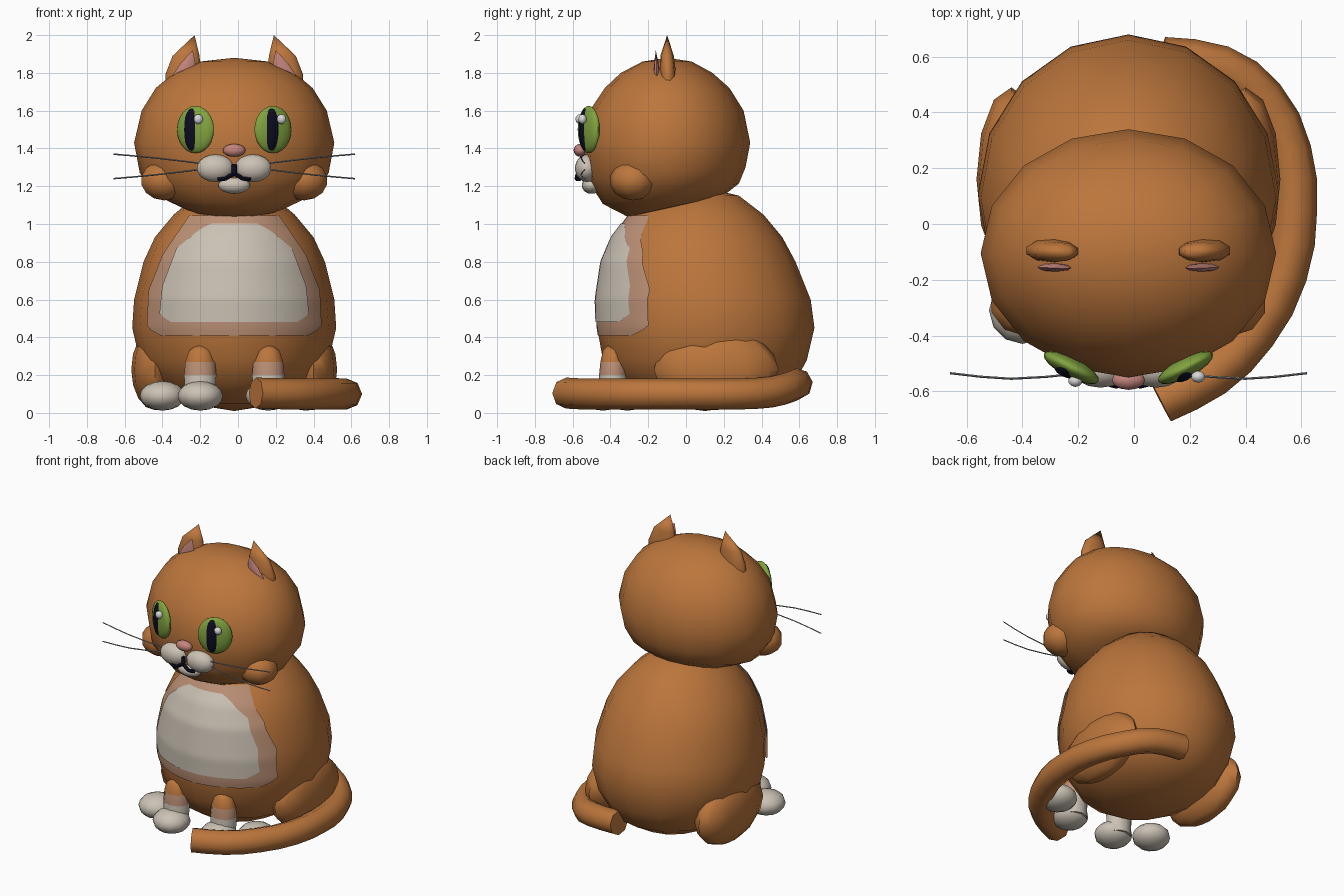
import bpy, bmesh
from math import sin, cos, pi, radians, sqrt
from mathutils import Matrix, Vector

if "Cube" in bpy.data.objects:
    bpy.data.objects.remove(bpy.data.objects["Cube"])

MID = -0.02  # the animal's own centre line


def material(name, rgb):
    m = bpy.data.materials.new(name)
    m.use_nodes = True
    m.diffuse_color = (*rgb, 1)
    m.node_tree.nodes["Principled BSDF"].inputs["Base Color"].default_value = (*rgb, 1)
    return m


ORANGE = material("orange fur", (0.50, 0.18, 0.045))
TAN = material("tan fur", (0.50, 0.28, 0.18))
CREAM = material("cream fur", (0.60, 0.54, 0.46))
GREEN = material("green iris", (0.22, 0.37, 0.05))
DARK = material("dark pupil", (0.004, 0.004, 0.016))
PINK = material("pink skin", (0.55, 0.23, 0.20))
GREY = material("grey whisker", (0.30, 0.33, 0.36))
WHITE = material("white glint", (0.68, 0.68, 0.68))


def finish(obj, angle=60):
    bpy.ops.object.select_all(action='DESELECT')
    obj.select_set(True)
    bpy.context.view_layer.objects.active = obj
    bpy.ops.object.shade_smooth_by_angle(angle=radians(angle))
    return obj


def add_mesh(name, bm, *mats):
    bmesh.ops.recalc_face_normals(bm, faces=bm.faces)
    me = bpy.data.meshes.new(name)
    bm.to_mesh(me)
    bm.free()
    for m in mats:
        me.materials.append(m)
    obj = bpy.data.objects.new(name, me)
    obj.location.x = MID
    bpy.context.collection.objects.link(obj)
    return finish(obj)


def ellipsoid(name, centre, radii, mat, turn=0, segs=14, rings=9):
    bm = bmesh.new()
    mx = Matrix.Translation(centre) @ Matrix.Rotation(turn, 4, 'Z') @ Matrix.Diagonal((*radii, 1))
    bmesh.ops.create_uvsphere(bm, u_segments=segs, v_segments=rings, radius=1, matrix=mx)
    return add_mesh(name, bm, mat)


def loft(name, rings, mats, segs=16, rule=None):
    """Skin elliptical rings (z, cx, cy, rx, ry, tilt); a ring of no size is a pole."""
    bm = bmesh.new()
    rows = []
    for z, cx, cy, rx, ry, tilt in rings:
        n = segs if rx > 0 else 1
        rows.append([bm.verts.new((cx + rx * sin(2 * pi * i / segs), cy + ry * cos(2 * pi * i / segs),
                                   z + tilt * ry * cos(2 * pi * i / segs))) for i in range(n)])
    for a, b in zip(rows, rows[1:]):
        for i in range(segs):
            j = (i + 1) % segs
            quad = [a[i % len(a)], a[j % len(a)], b[j % len(b)], b[i % len(b)]]
            bm.faces.new(list(dict.fromkeys(quad)))
    for row in (rows[0], rows[-1]):
        if len(row) > 1:
            bm.faces.new(row)
    if rule:
        for f in bm.faces:
            f.material_index = rule(f.calc_center_median())
    return add_mesh(name, bm, *mats)


def tube(name, points, radius, mat, res=2):
    cu = bpy.data.curves.new(name, 'CURVE')
    cu.dimensions = '3D'
    cu.bevel_depth = radius
    cu.bevel_resolution = res
    cu.use_fill_caps = True
    cu.resolution_u = 2
    sp = cu.splines.new('BEZIER')
    sp.bezier_points.add(len(points) - 1)
    for bp, p in zip(sp.bezier_points, points):
        bp.co = p
        bp.handle_left_type = bp.handle_right_type = 'AUTO'
    cu.materials.append(mat)
    obj = bpy.data.objects.new(name, cu)
    obj.location.x = MID
    bpy.context.collection.objects.link(obj)
    bpy.ops.object.select_all(action='DESELECT')
    obj.select_set(True)
    bpy.context.view_layer.objects.active = obj
    bpy.ops.object.convert(target='MESH')
    return finish(bpy.context.object)


def lerp_row(rows, z):
    for a, b in zip(rows, rows[1:]):
        if a[0] <= z <= b[0]:
            t = (z - a[0]) / (b[0] - a[0])
            return [p + (q - p) * t for p, q in zip(a, b)]
    return list(rows[-1])


# Body: height, half width, front and back
BODY = [(0.01, 0, 0.1, 0.1), (0.05, 0.25, -0.2, 0.4), (0.15, 0.42, -0.36, 0.57),
        (0.28, 0.5, -0.44, 0.64), (0.45, 0.54, -0.47, 0.68), (0.6, 0.53, -0.475, 0.66),
        (0.8, 0.48, -0.445, 0.58), (0.93, 0.42, -0.39, 0.51), (1.05, 0.32, -0.3, 0.41),
        (1.15, 0.2, -0.15, 0.28), (1.2, 0, 0.07, 0.07)]
loft("body", [(z, 0, (f + b) / 2, w, (b - f) / 2, 0) for z, w, f, b in BODY], [ORANGE])


# Bib: two thin patches that follow the chest
def chest_patch(name, outline, lift, mat, cols=20, rows=24):
    bm = bmesh.new()
    grid = []
    lo, hi = outline[0][0], outline[-1][0]
    for r in range(rows + 1):
        z = lo + (hi - lo) * r / rows
        half = lerp_row(outline, z)[1]
        _, w, f, b = lerp_row(BODY, z)
        row = []
        for c in range(cols + 1):
            x = half * sin(pi / 2 * (2 * c / cols - 1))
            y = (f + b) / 2 - ((b - f) / 2) * sqrt(max(0, 1 - (x / w) ** 2))
            out = Vector((x / w, (y - (f + b) / 2) / ((b - f) / 2), 0.15)).normalized()
            row.append(bm.verts.new(Vector((x, y, z)) + out * lift))
        grid.append(row)
    for a, b in zip(grid, grid[1:]):
        for i in range(cols):
            bm.faces.new((a[i], a[i + 1], b[i + 1], b[i]))
    obj = add_mesh(name, bm, mat)
    # make sure the open patch faces the front
    if obj.data.polygons[len(obj.data.polygons) // 2].normal.y > 0:
        obj.data.flip_normals()


chest_patch("bib_border", [(0.41, 0.39), (0.45, 0.46), (0.65, 0.45), (0.84, 0.375), (1.045, 0.235)], 0.004, TAN)
chest_patch("bib", [(0.48, 0.33), (0.52, 0.39), (0.67, 0.375), (0.87, 0.3), (0.97, 0.18), (1.0, 0.12)], 0.009, CREAM)

# Head: height, half width, front, back and tilt
HEAD = [(1.08, 0, -0.06, -0.06, 0), (1.095, 0.27, -0.31, 0.2, 0.22), (1.16, 0.42, -0.44, 0.28, 0.15),
        (1.27, 0.5, -0.525, 0.315, 0.07), (1.43, 0.53, -0.55, 0.34, 0), (1.6, 0.49, -0.51, 0.305, 0),
        (1.72, 0.415, -0.43, 0.23, 0), (1.8, 0.32, -0.345, 0.14, 0), (1.86, 0.18, -0.23, 0.03, 0),
        (1.88, 0, -0.1, -0.1, 0)]
loft("head", [(z, 0, (f + b) / 2, w, (b - f) / 2, t) for z, w, f, b, t in HEAD], [ORANGE])

for s, side in ((1, "left"), (-1, "right")):
    # Ears and cheeks
    loft(side + "_ear", [(1.72, s * 0.27, -0.095, 0.095, 0.04, 0), (1.79, s * 0.27, -0.095, 0.1, 0.043, 0),
                         (1.89, s * 0.255, -0.1, 0.075, 0.036, 0), (2.0, s * 0.21, -0.1, 0, 0, 0)], [ORANGE], 10)
    loft(side + "_inner_ear", [(1.75, s * 0.275, -0.15, 0.06, 0.012, 0), (1.79, s * 0.27, -0.155, 0.055, 0.018, 0),
                               (1.85, s * 0.245, -0.157, 0.04, 0.012, 0), (1.92, s * 0.22, -0.16, 0, 0, 0)], [PINK], 8)
    ellipsoid(side + "_cheek", (s * 0.37, -0.28, 1.23), (0.13, 0.125, 0.105), ORANGE, segs=10, rings=7)

    # Eyes, turned to follow the face
    turn = s * radians(27)
    normal = Vector((s * sin(radians(27)), -cos(radians(27)), 0))
    along = Vector((cos(turn), sin(turn), 0))
    eye = Vector((s * 0.205, -0.515, 1.5))
    ellipsoid(side + "_eye", eye, (0.11, 0.036, 0.125), GREEN, turn, 16, 12)
    ellipsoid(side + "_pupil", eye + normal * 0.013 - along * 0.015, (0.048, 0.03, 0.113), DARK, turn, 12, 10)
    glint = Vector((0.25, -0.548, 1.555)) if s > 0 else Vector((-0.19, -0.563, 1.555))
    ellipsoid(side + "_eye_glint", glint, (0.026, 0.022, 0.026), WHITE, segs=10, rings=7)

    # Muzzle and whiskers
    ellipsoid(side + "_muzzle", (s * 0.1, -0.525, 1.295), (0.1, 0.063, 0.073), CREAM)
    for level, rise in (("upper", 1), ("lower", -1)):
        tube(f"{side}_{level}_whisker", [(s * 0.17, -0.535, 1.305 + rise * 0.015), (s * 0.42, -0.555, 1.305 + rise * 0.045),
                                         (s * 0.64, -0.535, 1.305 + rise * 0.065)], 0.004, GREY, 0)

    # Front legs with pale bands
    x = s * 0.18
    loft(side + "_front_leg", [(0.06, x, -0.39, 0.08, 0.075, 0), (0.2, x, -0.385, 0.09, 0.075, 0),
                               (0.27, x, -0.385, 0.083, 0.068, 0), (0.33, x, -0.39, 0.062, 0.05, 0),
                               (0.37, x, -0.4, 0, 0, 0)], [ORANGE, TAN, CREAM], 10,
         lambda c: 0 if c.z > 0.27 else 1 if c.z > 0.2 else 2)

    # Paws and thighs
    ellipsoid(side + "_front_paw", (x, -0.44, 0.09), (0.12, 0.12, 0.078), CREAM, segs=12, rings=8)
    ellipsoid(side + "_hind_paw", (s * 0.38, -0.31, 0.09), (0.12, 0.12, 0.078), CREAM, segs=12, rings=8)
    ellipsoid(side + "_thigh", (s * 0.42, 0.16, 0.23), (0.125, 0.33, 0.215), ORANGE, segs=12, rings=8)

# Nose, chin and mouth
ellipsoid("nose", (0, -0.56, 1.39), (0.06, 0.035, 0.034), PINK, segs=12, rings=8)
ellipsoid("chin", (0, -0.5, 1.205), (0.086, 0.052, 0.045), CREAM)
tube("mouth", [(-0.085, -0.565, 1.237), (-0.045, -0.578, 1.24), (0, -0.572, 1.265),
               (0.045, -0.578, 1.24), (0.085, -0.565, 1.237)], 0.012, DARK, 1)
tube("mouth_cleft", [(0, -0.565, 1.315), (0, -0.572, 1.26)], 0.014, DARK, 1)

# Tail, wrapped round the left side
tube("tail", [(0.115, -0.635, 0.105), (0.3, -0.54, 0.1), (0.45, -0.39, 0.1), (0.56, -0.18, 0.1), (0.595, 0.05, 0.1),
              (0.575, 0.26, 0.1), (0.48, 0.45, 0.11), (0.33, 0.56, 0.14), (0.12, 0.59, 0.155)], 0.082, ORANGE)
